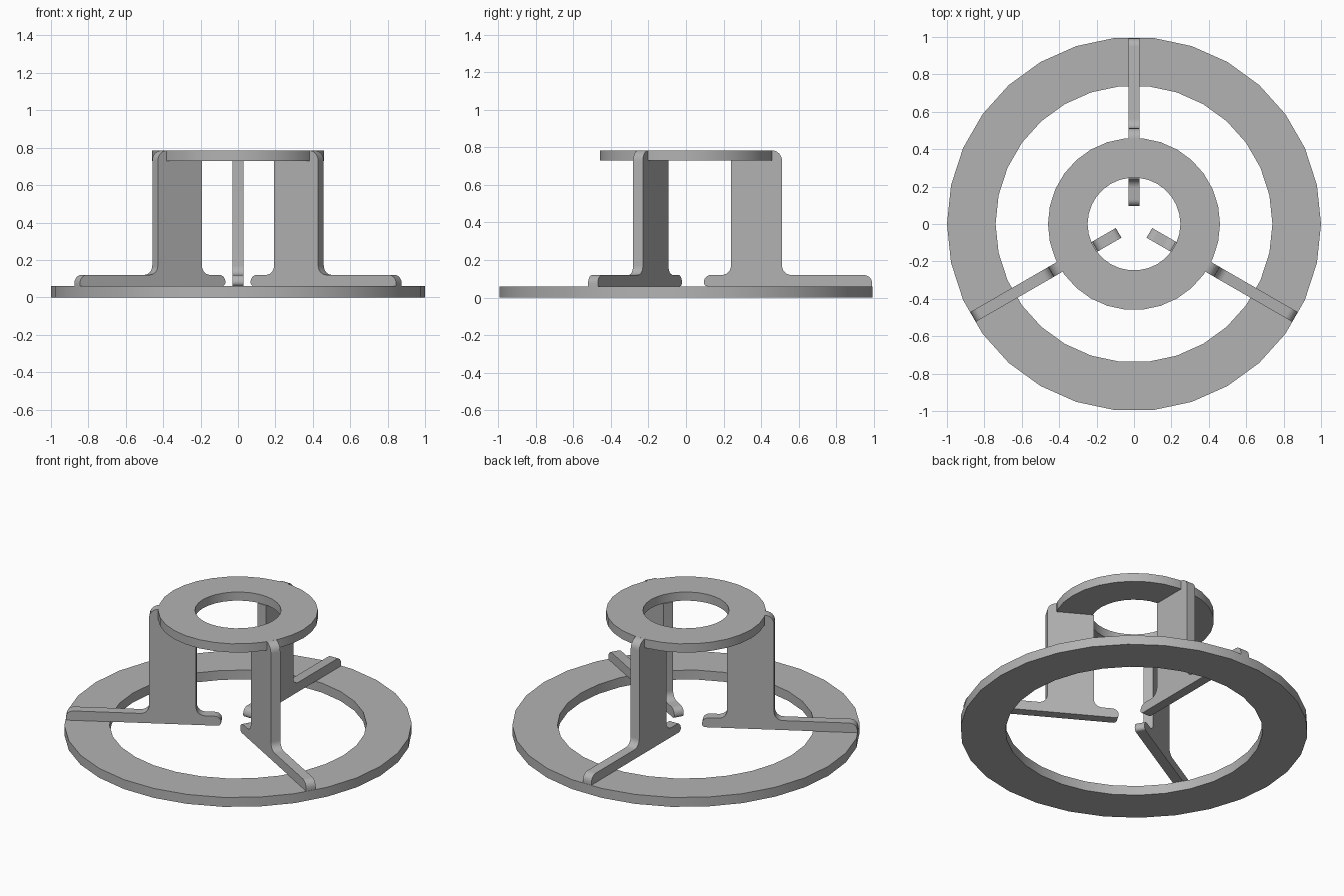
import bpy
import bmesh
from math import cos, sin, radians, tau
from mathutils import Vector, Matrix

cube = bpy.data.objects.get("Cube")
if cube:
    bpy.data.objects.remove(cube, do_unlink=True)

grey = bpy.data.materials.new("plain grey")
grey.use_nodes = True
colour = (0.45, 0.45, 0.45, 1)
grey.diffuse_color = colour
grey.node_tree.nodes["Principled BSDF"].inputs["Base Color"].default_value = colour


def finish(bm, name):
    bmesh.ops.recalc_face_normals(bm, faces=bm.faces)
    mesh = bpy.data.meshes.new(name)
    bm.to_mesh(mesh)
    bm.free()
    mesh.materials.append(grey)
    obj = bpy.data.objects.new(name, mesh)
    bpy.context.collection.objects.link(obj)
    bpy.ops.object.select_all(action="DESELECT")
    obj.select_set(True)
    bpy.context.view_layer.objects.active = obj
    bpy.ops.object.shade_smooth_by_angle(angle=radians(30))
    return obj


def ring(name, inner, outer, bottom, top, sides=30):
    """Flat washer with a rectangular section."""
    bm = bmesh.new()
    section = [(inner, bottom), (outer, bottom), (outer, top), (inner, top)]
    loops = [[bm.verts.new((r * cos(tau * i / sides), r * sin(tau * i / sides), z))
              for r, z in section] for i in range(sides)]
    for i in range(sides):
        a, b = loops[i], loops[(i + 1) % sides]
        for j in range(4):
            k = (j + 1) % 4
            bm.faces.new((a[j], b[j], b[k], a[k]))
    return finish(bm, name)


def rounded(corners, steps=6):
    """Replace each right-angled corner (x, z, radius) with an arc."""
    points = []
    for i, (x, z, radius) in enumerate(corners):
        p = Vector((x, z))
        if not radius:
            points.append(p)
            continue
        before = (Vector(corners[i - 1][:2]) - p).normalized() * radius
        after = (Vector(corners[(i + 1) % len(corners)][:2]) - p).normalized() * radius
        centre = p + before + after
        for s in range(steps + 1):
            t = radians(90) * s / steps
            points.append(centre - after * cos(t) - before * sin(t))
    return points


def bracket(name, angle, thickness=0.06):
    """Upright plate with a long foot, notched to hold the upper ring."""
    profile = rounded([
        (0.095, 0.06, 0.02), (0.993, 0.06, 0), (0.993, 0.12, 0.045),
        (0.512, 0.12, 0.05), (0.512, 0.785, 0.055), (0.455, 0.785, 0),
        (0.455, 0.73, 0), (0.24, 0.73, 0), (0.24, 0.12, 0.05),
        (0.095, 0.12, 0.038)])
    bm = bmesh.new()
    face = bm.faces.new([bm.verts.new((p.x, -thickness / 2, p.y)) for p in profile])
    extruded = bmesh.ops.extrude_face_region(bm, geom=[face])["geom"]
    bmesh.ops.translate(bm, vec=(0, thickness, 0),
                        verts=[v for v in extruded if isinstance(v, bmesh.types.BMVert)])
    bm.transform(Matrix.Rotation(radians(angle), 4, "Z"))
    return finish(bm, name)


# Wide base ring and small upper ring
ring("base_ring", 0.74, 1.0, 0, 0.06)
ring("upper_ring", 0.248, 0.46, 0.73, 0.785)

# Three brackets spaced evenly around the centre
for name, angle in (("back_bracket", 90), ("right_bracket", 210), ("left_bracket", 330)):
    bracket(name, angle)
